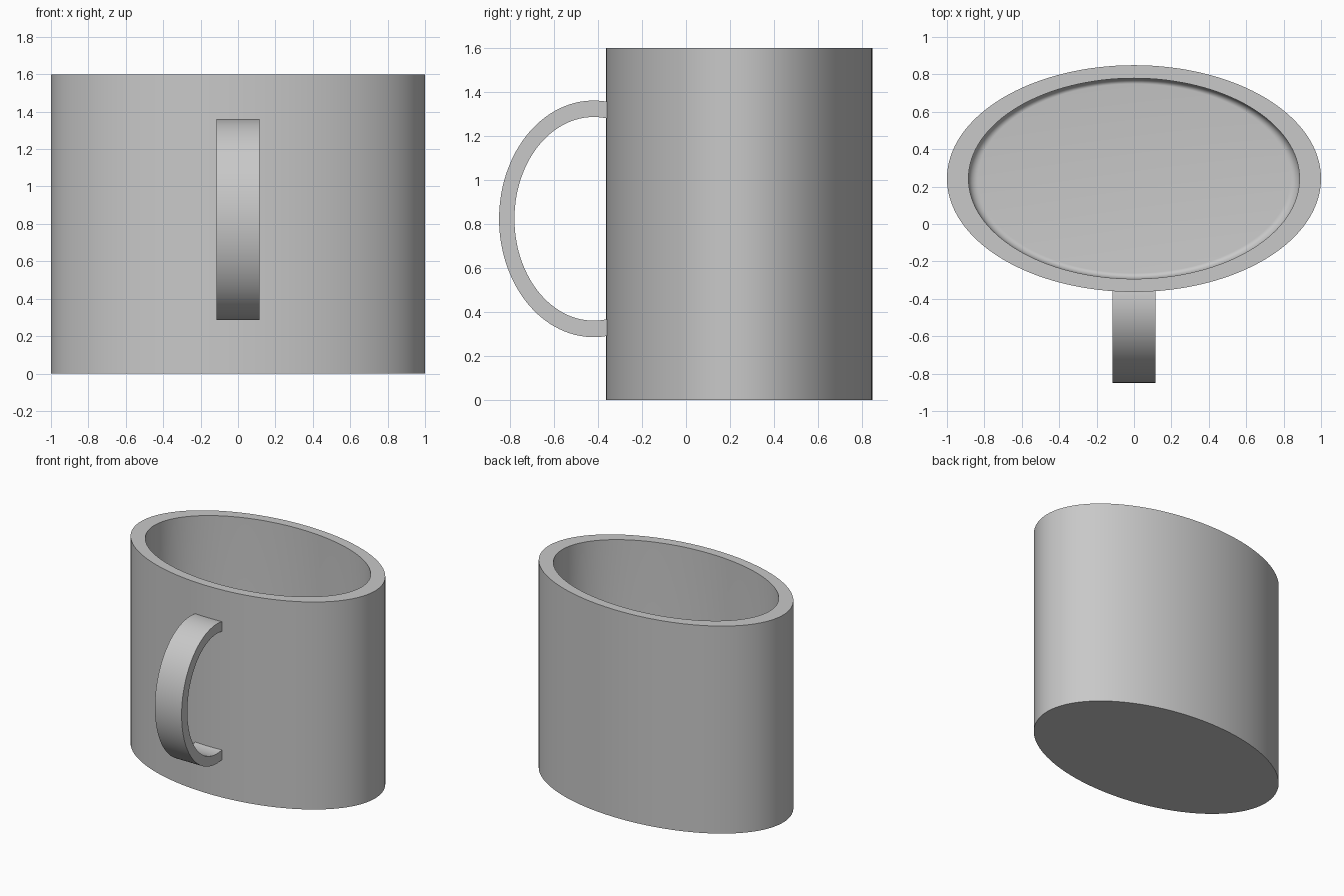
import bpy, bmesh, math

cube = bpy.data.objects.get("Cube")
if cube:
    bpy.data.objects.remove(cube, do_unlink=True)

grey = bpy.data.materials.new("plain_grey")
grey.use_nodes = True
colour = (0.58, 0.58, 0.58, 1)
grey.diffuse_color = colour
grey.node_tree.nodes["Principled BSDF"].inputs["Base Color"].default_value = colour


def finish(bm, name):
    bmesh.ops.recalc_face_normals(bm, faces=bm.faces)
    mesh = bpy.data.meshes.new(name)
    bm.to_mesh(mesh)
    bm.free()
    obj = bpy.data.objects.new(name, mesh)
    bpy.context.collection.objects.link(obj)
    mesh.materials.append(grey)
    bpy.ops.object.select_all(action="DESELECT")
    obj.select_set(True)
    bpy.context.view_layer.objects.active = obj
    bpy.ops.object.shade_smooth_by_angle(angle=math.radians(30))
    return obj


def bridge(bm, a, b, closed=True):
    n = len(a)
    for i in range(n if closed else n - 1):
        j = (i + 1) % n
        bm.faces.new((a[i], a[j], b[j], b[i]))


# Oval cup: outer wall, flat rim, inner wall and a filleted floor
SEGMENTS, SQUASH, CENTRE_Y = 128, 0.606, 0.243
HEIGHT, INNER, FLOOR, FILLET = 1.6, 0.885, 0.12, 0.05
profile = [(1, 0), (1, HEIGHT), (INNER, HEIGHT)]
for k in range(9):
    t = math.pi / 2 * k / 8
    profile.append((INNER - FILLET * (1 - math.cos(t)),
                    FLOOR + FILLET * (1 - math.sin(t))))

bm = bmesh.new()
rings = []
for r, z in profile:
    angles = [math.tau * i / SEGMENTS for i in range(SEGMENTS)]
    rings.append([bm.verts.new((r * math.cos(a), CENTRE_Y + SQUASH * r * math.sin(a), z))
                  for a in angles])
for a, b in zip(rings, rings[1:]):
    bridge(bm, a, b)
bm.faces.new(rings[0])
bm.faces.new(rings[-1])
finish(bm, "cup_body")

# Handle: flat elliptical band whose ends are sunk into the front wall
HANDLE_Y, HANDLE_Z, HALF_WIDTH, END_Y = -0.42, 0.823, 0.114, -0.34
STEPS = 64


def arc(ry, rz):
    over = math.asin((END_Y - HANDLE_Y) / ry)
    start, sweep = math.pi / 2 - over, math.pi + 2 * over
    return [(HANDLE_Y + ry * math.cos(start + sweep * i / STEPS),
             HANDLE_Z + rz * math.sin(start + sweep * i / STEPS))
            for i in range(STEPS + 1)]


bm = bmesh.new()
rails = []
for (ry, rz), side in (((0.43, 0.538), -1), ((0.43, 0.538), 1),
                       ((0.36, 0.463), 1), ((0.36, 0.463), -1)):
    rails.append([bm.verts.new((side * HALF_WIDTH, y, z)) for y, z in arc(ry, rz)])
for i in range(4):
    bridge(bm, rails[i], rails[(i + 1) % 4], closed=False)
for end in (0, -1):
    bm.faces.new([rail[end] for rail in rails])
finish(bm, "handle")
